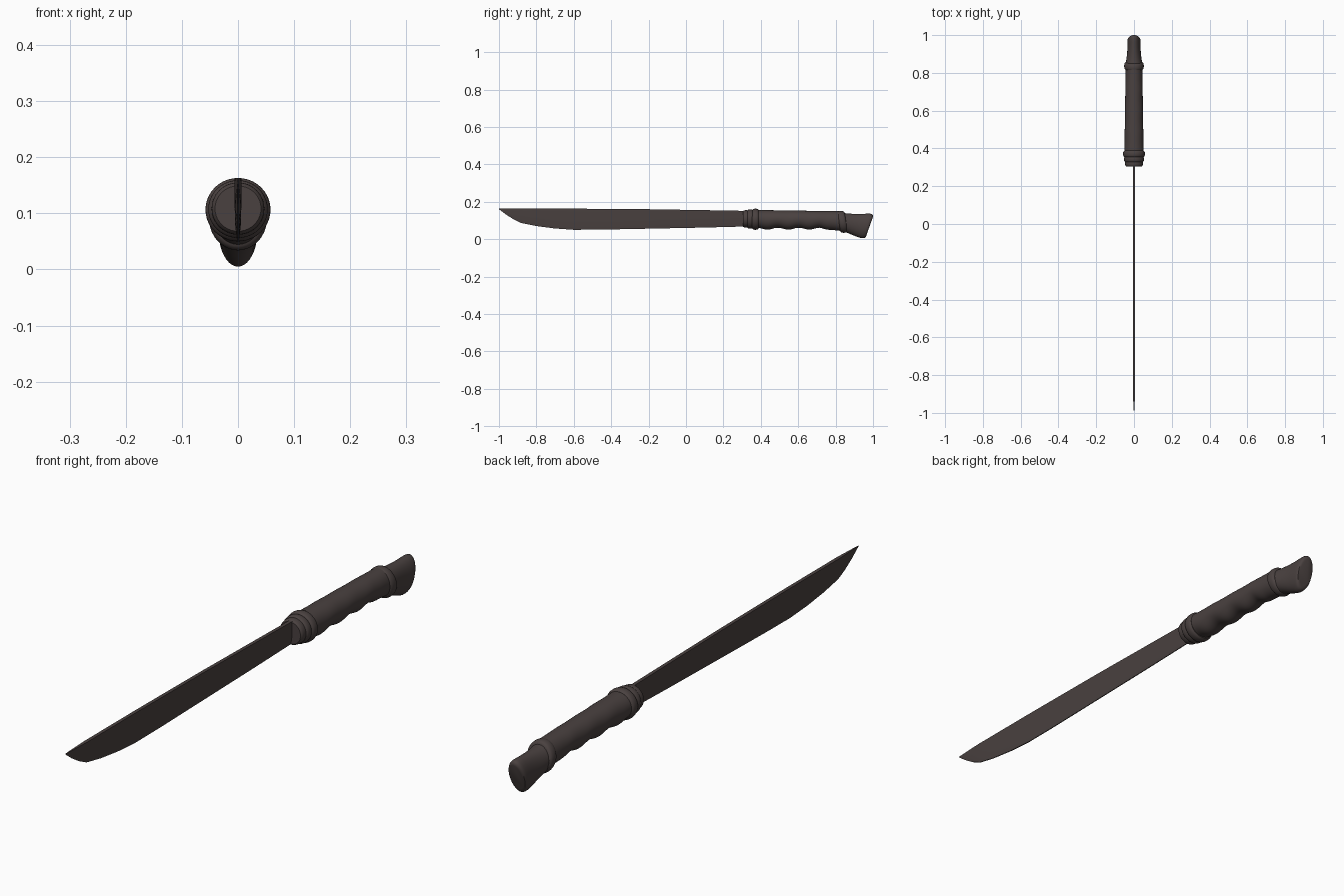
import bpy, bmesh, math

if "Cube" in bpy.data.objects:
    bpy.data.objects.remove(bpy.data.objects["Cube"])

mat = bpy.data.materials.new("dark brown")
mat.diffuse_color = (0.068, 0.053, 0.051, 1)
mat.use_nodes = True
mat.node_tree.nodes["Principled BSDF"].inputs["Base Color"].default_value = mat.diffuse_color


def finish(name, bm, angle):
    bmesh.ops.recalc_face_normals(bm, faces=bm.faces)
    me = bpy.data.meshes.new(name)
    bm.to_mesh(me)
    bm.free()
    me.materials.append(mat)
    ob = bpy.data.objects.new(name, me)
    bpy.context.collection.objects.link(ob)
    bpy.ops.object.select_all(action='DESELECT')
    ob.select_set(True)
    bpy.context.view_layer.objects.active = ob
    bpy.ops.object.shade_smooth_by_angle(angle=math.radians(angle))


def loft(bm, rings):
    for a, b in zip(rings, rings[1:]):
        n = len(a)
        for i in range(n):
            bm.faces.new((a[i], a[(i + 1) % n], b[(i + 1) % n], b[i]))
    bm.faces.new(rings[0])
    bm.faces.new(rings[-1])


def oval_loft(name, sections, n=40, angle=40):
    """Sections: y at top, y at bottom, z top, z bottom, half width."""
    bm = bmesh.new()
    rings = []
    for yt, yb, zt, zb, w in sections:
        ring = []
        for i in range(n):
            a = 2 * math.pi * i / n
            s = (1 + math.sin(a)) / 2
            ring.append(bm.verts.new((w * math.cos(a), yb + (yt - yb) * s, zb + (zt - zb) * s)))
        rings.append(ring)
    loft(bm, rings)
    finish(name, bm, angle)


# blade: y, spine z, edge z, half thickness
stations = [(-1.0, .163, .160, .0005), (-.96, .163, .130, .003), (-.92, .163, .105, .005),
            (-.88, .163, .086, .0065), (-.80, .163, .070, .0065), (-.70, .163, .057, .0065),
            (-.60, .163, .050, .0065), (-.45, .162, .051, .0065), (-.20, .160, .056, .0065),
            (.10, .155, .062, .0065), (.33, .151, .068, .0065)]
bm = bmesh.new()
rings = []
for y, zt, zb, t in stations:
    zm = zb + (zt - zb) * .3
    pts = [(-t, zt), (t, zt), (t * .85, zm), (t * .25, zb), (-t * .25, zb), (-t * .85, zm)]
    rings.append([bm.verts.new((x, y, z)) for x, z in pts])
loft(bm, rings)
finish("blade", bm, 30)


# collar rings and the ring before the pommel
def band(name, y0, y1, zt, zb, w, lean=0.0, bulge=.008):
    secs = []
    for k in range(9):
        t = k / 8
        d = bulge * (1 - math.sqrt(max(0, 1 - (2 * t - 1) ** 2)))
        y = y0 + (y1 - y0) * t
        secs.append((y, y + lean, zt - d, zb + d, w - d))
    oval_loft(name, secs)


band("front_collar", .304, .338, .155, .062, .047, bulge=.006)
band("middle_collar", .328, .358, .159, .056, .053, bulge=.006)
band("rear_collar", .354, .388, .163, .050, .058, bulge=.007)
band("pommel_ring", .810, .848, .151, .034, .052, lean=.015)

# grip with finger swells along the underside
secs = []
for k in range(49):
    t = k / 48
    y = .37 + .46 * t
    wave = .005 * math.cos(2 * math.pi * (y - .435) / .112)
    if y > .72:
        wave *= max(0, 1 - (y - .72) / .06)
    drop = .012 * max(0, (y - .72) / .11)
    secs.append((y, y, .156 - .007 * t, .056 - wave - drop, .051 - .007 * t))
oval_loft("grip", secs)

# flared pommel with slanted rounded end
oval_loft("pommel", [
    (.830, .845, .142, .038, .045), (.855, .865, .138, .033, .042),
    (.880, .885, .136, .024, .039), (.910, .908, .135, .015, .036),
    (.940, .925, .135, .009, .035), (.965, .938, .136, .005, .035),
    (.985, .950, .136, .005, .035), (.994, .957, .134, .007, .034),
    (.999, .962, .129, .012, .031), (1.0, .965, .120, .022, .025)])
